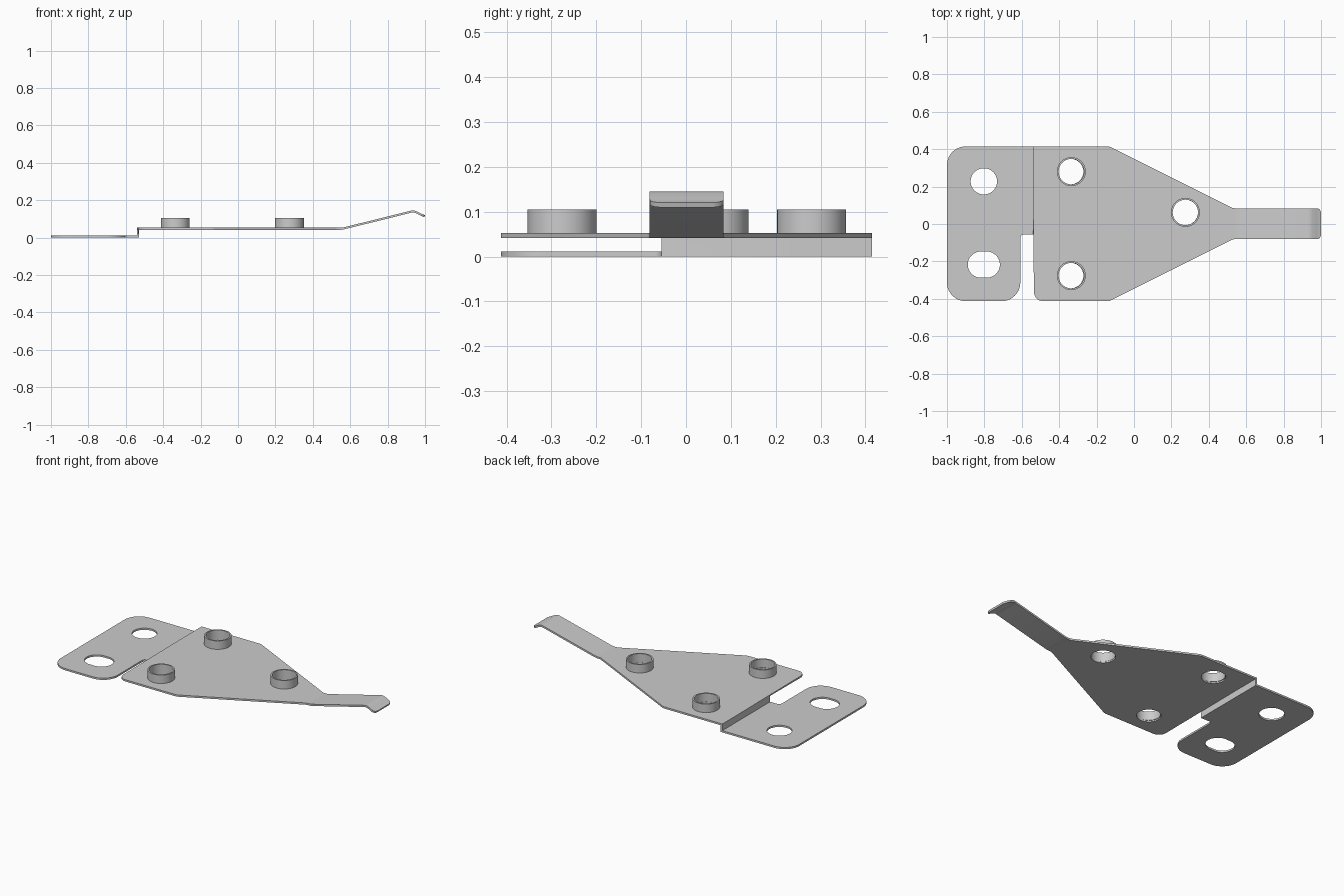
import bpy, bmesh
from math import cos, sin, pi, tan
from mathutils import Vector

if "Cube" in bpy.data.objects:
    bpy.data.objects.remove(bpy.data.objects["Cube"])

T = 0.011                      # sheet thickness
LOW, HIGH = T / 2, 0.047       # mid-plane heights of the two levels
SEG = 48
BOSSES = [(-0.335, 0.28), (-0.335, -0.276), (0.275, 0.062)]


def rounded(corners, steps=10):
    """Outline with filleted corners, each given as (x, y, radius)."""
    pts = []
    for i, (x, y, r) in enumerate(corners):
        p = Vector((x, y))
        if r == 0:
            pts.append(p)
            continue
        a = (Vector(corners[i - 1][:2]) - p).normalized()
        b = (Vector(corners[(i + 1) % len(corners)][:2]) - p).normalized()
        half = a.angle(b) / 2
        c = p + (a + b).normalized() * (r / sin(half))
        s, e = p + a * (r / tan(half)) - c, p + b * (r / tan(half)) - c
        for k in range(steps + 1):
            # direction between the two tangent points, swept at equal angles
            w = pi - 2 * half
            t = k / steps
            pts.append(c + (s * sin((1 - t) * w) + e * sin(t * w)) / sin(w))
    return pts


def hole(x, y, r, stretch=0.0):
    """Round hole, or slot when stretched along x."""
    pts = []
    for k in range(SEG):
        a = 2 * pi * (k + 0.5) / SEG
        shift = stretch if cos(a) > 0 else -stretch
        pts.append(Vector((x + shift + r * cos(a), y + r * sin(a))))
    return pts


def bend(x):
    """Map the flat sheet's x to the folded (x, z)."""
    path = [(-1.0, -1.0, LOW), (-0.54, -0.535, LOW), (-0.53, -0.535, HIGH),
            (0.55, 0.55, HIGH), (0.57, 0.57, HIGH + 0.003),
            (0.915, 0.915, 0.136), (0.93, 0.93, 0.1395), (0.94, 0.94, 0.1395),
            (0.952, 0.952, 0.136), (0.985, 0.985, 0.119), (1.0, 0.998, 0.115)]
    for (f0, x0, z0), (f1, x1, z1) in zip(path, path[1:]):
        if x <= f1 + 1e-5:
            t = (x - f0) / (f1 - f0)
            return x0 + (x1 - x0) * t, z0 + (z1 - z0) * t
    return path[-1][1:]


def finish(bm, name):
    me = bpy.data.meshes.new(name)
    bm.to_mesh(me)
    bm.free()
    ob = bpy.data.objects.new(name, me)
    bpy.context.collection.objects.link(ob)
    bpy.ops.object.select_all(action='DESELECT')
    bpy.context.view_layer.objects.active = ob
    ob.select_set(True)
    bpy.ops.object.shade_smooth_by_angle(angle=0.5)
    return ob


# Folded sheet: flat outline with holes, cut at the bend lines, then folded
outline = rounded([
    (-1, -0.413, 0.1), (-0.612, -0.413, 0.1), (-0.612, -0.055, 0.02),
    (-0.53, -0.055, 0), (-0.53, -0.413, 0.05), (-0.13, -0.413, 0.05),
    (0.53, -0.081, 0.05), (1, -0.081, 0.025), (1, 0.084, 0.025),
    (0.53, 0.084, 0.05), (-0.13, 0.415, 0.05), (-1, 0.415, 0.1)])
loops = [outline, hole(-0.805, 0.228, 0.07), hole(-0.805, -0.217, 0.07, 0.015)]
loops += [hole(x, y, 0.068) for x, y in BOSSES]
bm = bmesh.new()
for loop in loops:
    vs = [bm.verts.new((p.x, p.y, 0)) for p in loop]
    for i, v in enumerate(vs):
        bm.edges.new((vs[i - 1], v))
bmesh.ops.triangle_fill(bm, use_beauty=True, use_dissolve=False,
                        edges=bm.edges[:], normal=(0, 0, 1))
for f in bm.faces:
    f.normal_update()
    if f.normal.z < 0:
        f.normal_flip()
for x in (-0.54, -0.53, 0.55, 0.57, 0.915, 0.93, 0.94, 0.952, 0.985):
    bmesh.ops.bisect_plane(bm, geom=bm.verts[:] + bm.edges[:] + bm.faces[:],
                           dist=1e-5, plane_co=(x, 0, 0), plane_no=(1, 0, 0))
for v in bm.verts:
    v.co.x, v.co.z = bend(v.co.x)
plate = finish(bm, "folded_plate")
solid = plate.modifiers.new("thickness", 'SOLIDIFY')
solid.thickness = T
solid.offset = 0
solid.use_even_offset = True
bpy.ops.object.modifier_apply(modifier=solid.name)
bpy.ops.object.shade_smooth_by_angle(angle=0.5)

# Three raised collars around the upper holes
for n, (x, y) in enumerate(BOSSES, 1):
    bm = bmesh.new()
    profile = [(0.068, 0.05), (0.077, 0.05), (0.077, 0.105), (0.068, 0.105)]
    rings = [[bm.verts.new((x + r * cos(2 * pi * (k + 0.5) / SEG),
                            y + r * sin(2 * pi * (k + 0.5) / SEG), z))
              for k in range(SEG)] for r, z in profile]
    for i, ring in enumerate(rings):
        prev = rings[i - 1]
        for k in range(SEG):
            bm.faces.new((prev[k - 1], prev[k], ring[k], ring[k - 1]))
    bmesh.ops.recalc_face_normals(bm, faces=bm.faces[:])
    finish(bm, f"collar_{n}")
